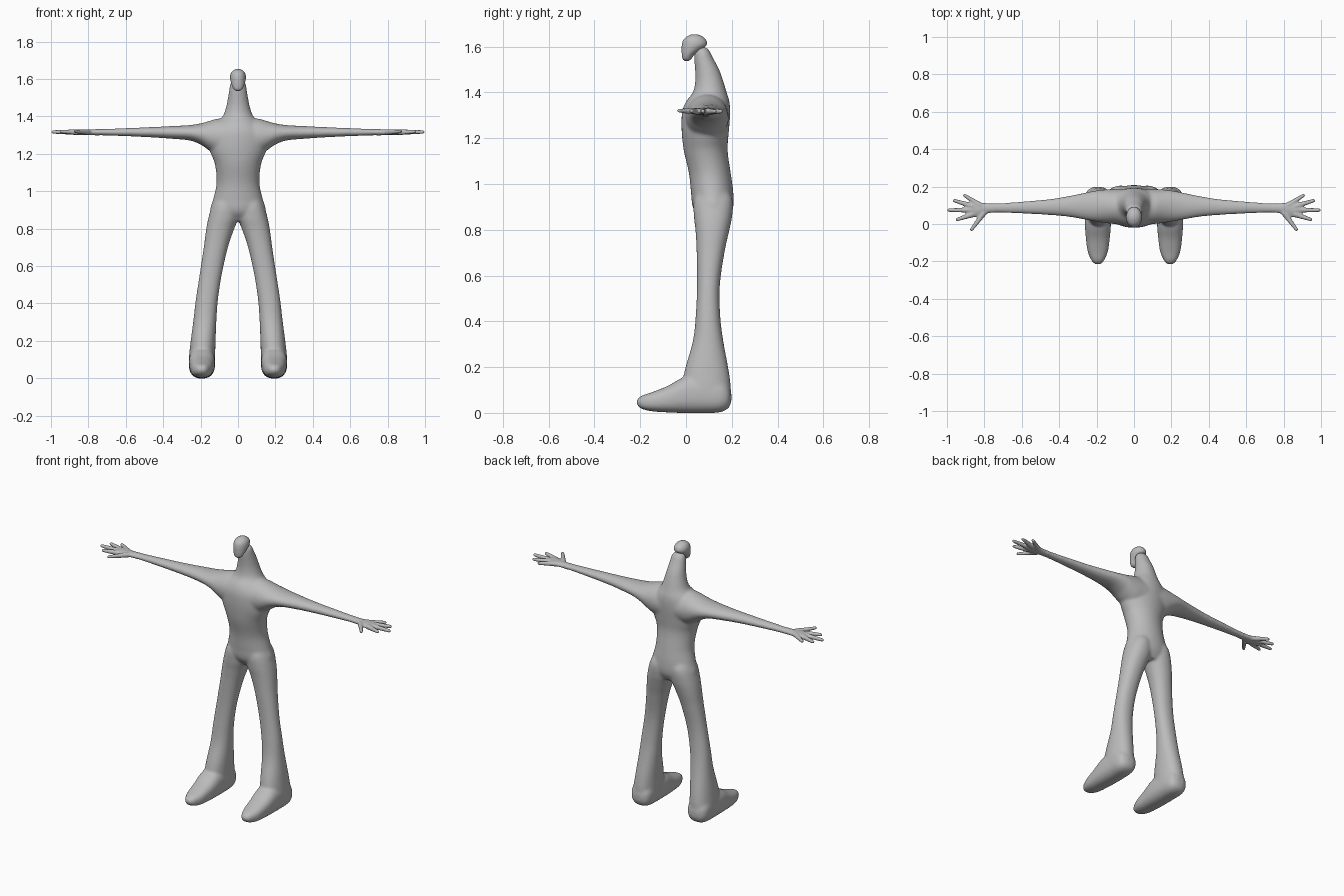
import bpy, bmesh, math
from mathutils import Vector

grey = bpy.data.materials.new("plain grey")
grey.diffuse_color = (0.5, 0.5, 0.5, 1)

AXES = {"x": (0, 1, 2), "y": (1, 0, 2), "z": (2, 0, 1)}


def spline(rows, steps=5):
    """Catmull-Rom through the rows, keeping station order."""
    out = []
    for i in range(len(rows) - 1):
        p0, p1, p2 = rows[max(i - 1, 0)], rows[i], rows[i + 1]
        p3 = rows[min(i + 2, len(rows) - 1)]
        for k in range(steps):
            t = k / steps
            row = []
            for j, (a, b, c, d) in enumerate(zip(p0, p1, p2, p3)):
                if j == 0:
                    row.append(b + (c - b) * t)
                else:
                    m1 = (c - a) / max(p2[0] - p0[0], 1e-6) * (p2[0] - p1[0])
                    m2 = (d - b) / max(p3[0] - p1[0], 1e-6) * (p2[0] - p1[0])
                    row.append((2*t**3 - 3*t*t + 1)*b + (t**3 - 2*t*t + t)*m1
                               + (3*t*t - 2*t**3)*c + (t**3 - t*t)*m2)
            out.append(row)
    return out + [rows[-1]]


def loft(bm, rows, axis, side=1, power=1.0, n=36):
    """Closed loft; each row is station, min/max across, min/max along."""
    rings = []
    for s, a0, a1, b0, b1 in spline(rows):
        ring = []
        for k in range(n):
            c, d = math.cos(k * math.tau / n), math.sin(k * math.tau / n)
            c = math.copysign(abs(c) ** power, c)
            d = math.copysign(abs(d) ** power, d)
            p = [0, 0, 0]
            i, j, m = AXES[axis]
            p[i] = s
            p[j] = (a0 + a1) / 2 + (a1 - a0) / 2 * c
            p[m] = (b0 + b1) / 2 + (b1 - b0) / 2 * d
            ring.append(bm.verts.new((p[0] * side, p[1], p[2])))
        rings.append(ring)
    faces = [bm.faces.new(rings[0]), bm.faces.new(rings[-1][::-1])]
    for r, q in zip(rings, rings[1:]):
        for k in range(n):
            faces.append(bm.faces.new((r[k], q[k], q[k - 1], r[k - 1])))
    bmesh.ops.recalc_face_normals(bm, faces=faces)


def finger(bm, base, tip, r0, r1, side):
    """Tapered digit with a round tip."""
    a, b = Vector((base[0] * side, *base[1:])), Vector((tip[0] * side, *tip[1:]))
    rot = (b - a).to_track_quat("Z", "Y").to_matrix().to_4x4()
    rot.translation = (a + b) / 2
    bmesh.ops.create_cone(bm, cap_ends=True, segments=16, radius1=r0, radius2=r1,
                          depth=(b - a).length, matrix=rot)
    rot.translation = b
    bmesh.ops.create_uvsphere(bm, u_segments=16, v_segments=10, radius=r1, matrix=rot)


def make_object(name, bm):
    me = bpy.data.meshes.new(name)
    bm.to_mesh(me)
    bm.free()
    me.materials.append(grey)
    ob = bpy.data.objects.new(name, me)
    bpy.context.collection.objects.link(ob)
    bpy.ops.object.select_all(action="DESELECT")
    ob.select_set(True)
    bpy.context.view_layer.objects.active = ob
    return ob


# profiles: torso with neck (z, x, x, y, y)
torso = [(z, -w, w, f, b) for z, w, f, b in [
    (0.84, 0.10, 0.07, 0.18), (0.89, 0.148, 0.032, 0.205), (0.96, 0.132, 0.022, 0.207),
    (1.045, 0.115, 0.013, 0.196), (1.146, 0.124, -0.01, 0.182), (1.215, 0.15, -0.018, 0.186),
    (1.27, 0.158, -0.02, 0.191), (1.32, 0.15, -0.016, 0.193), (1.36, 0.12, 0.0, 0.19),
    (1.40, 0.083, 0.03, 0.178), (1.45, 0.064, 0.04, 0.163), (1.50, 0.054, 0.039, 0.145),
    (1.55, 0.046, 0.036, 0.119), (1.58, 0.04, 0.04, 0.104), (1.597, 0.022, 0.055, 0.09)]]
# leg (z, x, x, y, y)
leg = [(0.03, 0.13, 0.255, 0.0, 0.185), (0.09, 0.123, 0.263, -0.01, 0.196),
       (0.166, 0.121, 0.257, -0.01, 0.19), (0.315, 0.115, 0.238, 0.03, 0.163),
       (0.42, 0.107, 0.226, 0.042, 0.15), (0.557, 0.086, 0.205, 0.048, 0.148),
       (0.71, 0.051, 0.182, 0.046, 0.17), (0.80, 0.02, 0.17, 0.041, 0.19),
       (0.86, -0.002, 0.158, 0.034, 0.202), (0.93, 0.0, 0.137, 0.035, 0.204),
       (0.98, 0.02, 0.11, 0.06, 0.18)]
# foot (y, x, x, z, z)
foot = [(-0.216, 0.178, 0.208, 0.038, 0.056), (-0.2, 0.162, 0.225, 0.02, 0.072),
        (-0.15, 0.14, 0.247, 0.007, 0.09), (-0.08, 0.13, 0.257, 0.002, 0.118),
        (0.0, 0.123, 0.263, -0.001, 0.16), (0.08, 0.123, 0.263, -0.001, 0.16),
        (0.15, 0.127, 0.261, 0.003, 0.15), (0.185, 0.142, 0.244, 0.02, 0.12),
        (0.198, 0.17, 0.215, 0.045, 0.09)]
# arm and palm (x, y, y, z, z)
arm = [(0.0, -0.008, 0.19, 1.19, 1.39), (0.11, 0.0, 0.187, 1.195, 1.388),
       (0.16, 0.006, 0.184, 1.222, 1.374), (0.2, 0.012, 0.18, 1.25, 1.363),
       (0.257, 0.022, 0.169, 1.271, 1.354), (0.35, 0.038, 0.15, 1.28, 1.349),
       (0.45, 0.047, 0.134, 1.287, 1.344), (0.62, 0.056, 0.119, 1.295, 1.337),
       (0.76, 0.06, 0.11, 1.299, 1.332), (0.8, 0.052, 0.113, 1.3, 1.331),
       (0.84, 0.038, 0.118, 1.301, 1.331), (0.875, 0.037, 0.118, 1.303, 1.329),
       (0.89, 0.05, 0.108, 1.308, 1.325)]
# digits: base, tip
digits = [((0.80, 0.062, 1.316), (0.869, -0.03, 1.32)),
          ((0.86, 0.052, 1.316), (0.945, 0.024, 1.319)),
          ((0.86, 0.075, 1.316), (0.989, 0.074, 1.317)),
          ((0.86, 0.094, 1.316), (0.96, 0.125, 1.317)),
          ((0.82, 0.098, 1.316), (0.905, 0.152, 1.317))]

# body: overlapping lofts fused into one smooth skin
bm = bmesh.new()
loft(bm, torso, "z")
for side in (1, -1):
    loft(bm, leg, "z", side, 0.92)
    loft(bm, foot, "y", side, 0.8)
    loft(bm, arm, "x", side)
    for base, tip in digits:
        finger(bm, base, tip, 0.016, 0.0095, side)
body = make_object("body", bm)
mod = body.modifiers.new("fuse", "REMESH")
mod.mode = "VOXEL"
mod.voxel_size = 0.0055
bpy.ops.object.modifier_apply(modifier=mod.name)

# soften the joins, lightly on the hands
bm = bmesh.new()
bm.from_mesh(body.data)
trunk = [v for v in bm.verts if abs(v.co.x) < 0.74]
for i in range(14):
    bmesh.ops.smooth_vert(bm, verts=trunk if i > 1 else bm.verts[:], factor=0.5,
                          use_axis_x=True, use_axis_y=True, use_axis_z=True)
for f in bm.faces:
    f.material_index = 0
bm.to_mesh(body.data)
bm.free()
if not body.data.materials:
    body.data.materials.append(grey)
bpy.ops.object.shade_smooth()

# head: small skull with the jaw tapering forward and down
bm = bmesh.new()
loft(bm, [(1.537, -0.010, 0.010, -0.006, 0.012), (1.545, -0.022, 0.022, -0.014, 0.022),
          (1.565, -0.032, 0.032, -0.018, 0.038), (1.588, -0.039, 0.039, -0.019, 0.07),
          (1.607, -0.042, 0.042, -0.018, 0.09), (1.628, -0.039, 0.039, -0.012, 0.088),
          (1.644, -0.028, 0.028, 0.004, 0.072), (1.653, -0.012, 0.012, 0.024, 0.052)], "z")
make_object("head", bm)
bpy.ops.object.shade_smooth_by_angle(angle=math.radians(50))
